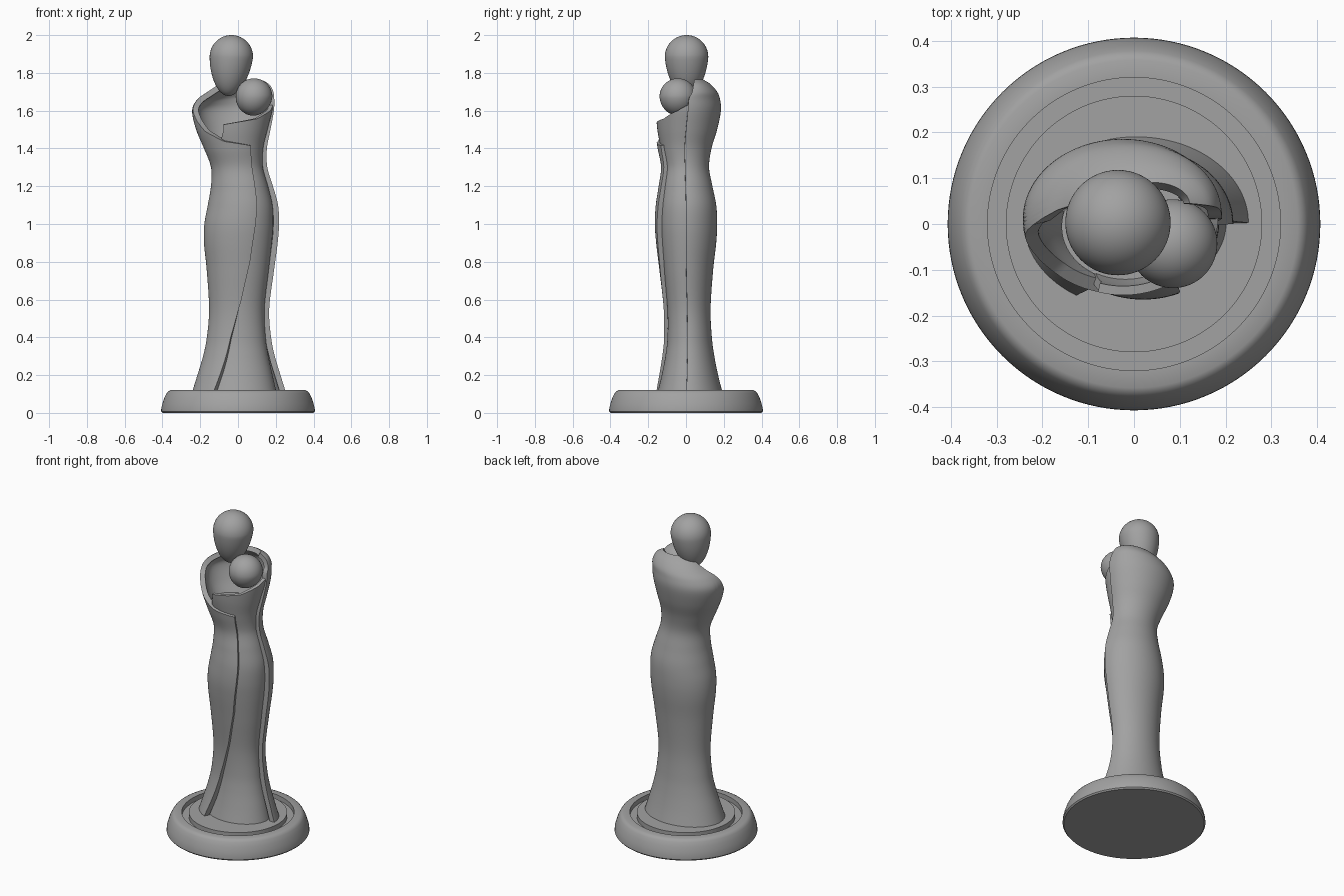
import bpy, bmesh, math
from mathutils import Vector

cube = bpy.data.objects.get("Cube")
if cube:
    bpy.data.objects.remove(cube)

stone = bpy.data.materials.new("grey_stone")
stone.use_nodes = True
GREY = (0.36, 0.36, 0.36, 1)
stone.diffuse_color = GREY
stone.node_tree.nodes["Principled BSDF"].inputs["Base Color"].default_value = GREY

# Body sections: z, x right side, x left side, y front, y back
SECTIONS = [Vector(s) for s in (
    (.11, -.243, .253, -.188, .193), (.2, -.215, .225, -.16, .17),
    (.3, -.185, .195, -.135, .15), (.4, -.165, .175, -.12, .137),
    (.55, -.153, .165, -.118, .13), (.75, -.165, .19, -.14, .143),
    (.9, -.18, .21, -.158, .16), (1.0, -.178, .217, -.165, .165),
    (1.1, -.16, .212, -.16, .16), (1.2, -.143, .185, -.145, .14),
    (1.3, -.142, .155, -.132, .122), (1.4, -.18, .153, -.15, .135),
    (1.5, -.222, .172, -.165, .165), (1.6, -.243, .19, -.165, .185),
    (1.66, -.215, .192, -.15, .18), (1.7, -.16, .187, -.1, .165),
    (1.74, -.10, .165, -.05, .13), (1.765, -.04, .12, 0, .09))]


def ramp(pairs, x):
    """Piecewise linear lookup."""
    for (a, fa), (b, fb) in zip(pairs, pairs[1:]):
        if x <= b:
            return fa + (fb - fa) * max(0, x - a) / (b - a)
    return pairs[-1][1]


def section(s):
    """Smooth section at fractional index s."""
    n = len(SECTIONS) - 1
    i = min(int(s), n - 1)
    t = s - i
    p = [SECTIONS[max(0, min(n, i + k))] for k in (-1, 0, 1, 2)]
    return 0.5 * (2 * p[1] + (p[2] - p[0]) * t
                  + (2 * p[0] - 5 * p[1] + 4 * p[2] - p[3]) * t * t
                  + (3 * p[1] - p[0] - 3 * p[2] + p[3]) * t ** 3)


HEIGHT_TO_INDEX = [(s[0], i) for i, s in enumerate(SECTIONS)]


def body_point(s, angle, scale):
    z, xl, xr, yf, yb = section(s)
    a = math.radians(angle)
    return Vector(((xl + xr) / 2 + (xr - xl) / 2 * scale * math.cos(a),
                   (yf + yb) / 2 + (yb - yf) / 2 * scale * math.sin(a), z))


def finish(name, bm, sharp=40):
    bmesh.ops.recalc_face_normals(bm, faces=bm.faces)
    mesh = bpy.data.meshes.new(name)
    bm.to_mesh(mesh)
    bm.free()
    mesh.materials.append(stone)
    obj = bpy.data.objects.new(name, mesh)
    bpy.context.collection.objects.link(obj)
    bpy.ops.object.select_all(action='DESELECT')
    obj.select_set(True)
    bpy.context.view_layer.objects.active = obj
    bpy.ops.object.shade_smooth_by_angle(angle=math.radians(sharp))
    return obj


def cloth(name, start, end, top, scale, thickness, cols=110, rows=90):
    """Sheet around the body; start/end depend on height, top on angle."""
    bm = bmesh.new()
    grid = []
    for j in range(cols + 1):
        u = j / cols
        limit = ramp(HEIGHT_TO_INDEX, top(u))
        column = []
        for k in range(rows + 1):
            s = limit * k / rows
            z = section(s)[0]
            angle = start(z) + (end(z) - start(z)) * u
            column.append(bm.verts.new(body_point(s, angle, scale(z))))
        grid.append(column)
    for a, b in zip(grid, grid[1:]):
        for k in range(rows):
            bm.faces.new((a[k], b[k], b[k + 1], a[k + 1]))
    # Thicken inwards
    bm.normal_update()
    shift = {v: v.co - v.normal * thickness for v in bm.verts}
    outer = list(bm.faces)
    rim = [e for e in bm.edges if e.is_boundary]
    inner = {v: bm.verts.new(co) for v, co in shift.items()}
    for f in outer:
        bm.faces.new([inner[v] for v in reversed(f.verts)])
    for e in rim:
        a, b = e.verts
        bm.faces.new((a, b, inner[b], inner[a]))
    return finish(name, bm)


def lathe(name, profile, steps=128):
    bm = bmesh.new()
    verts = [bm.verts.new((r, 0, z)) for r, z in profile]
    edges = [bm.edges.new(p) for p in zip(verts, verts[1:])]
    bmesh.ops.spin(bm, geom=verts + edges, axis=(0, 0, 1), cent=(0, 0, 0),
                   angle=math.tau, steps=steps, use_duplicate=False)
    bmesh.ops.remove_doubles(bm, verts=bm.verts, dist=1e-5)
    return finish(name, bm, 30)


# Round plinth with a ring groove
lathe("plinth", [(0, 0), (.4, 0), (.407, .008), (.406, .025), (.4, .05),
                 (.39, .08), (.378, .104), (.37, .114), (.358, .12), (.32, .12),
                 (.32, .09), (.28, .09), (.28, .12), (0, .12)])

# Outer mantle: from the left side round the back to a diagonal front edge
FRONT_EDGE = [(.11, 237), (.4, 255), (.6, 274), (.8, 286),
              (1.0, 292), (1.2, 295), (1.4, 300)]
MANTLE_TOP = [(0, 1.764), (168, 1.764), (176, 1.73), (184, 1.66), (192, 1.6),
              (205, 1.54), (220, 1.49), (252, 1.437), (300, 1.415)]
cloth("mantle", lambda z: 0, lambda z: ramp(FRONT_EDGE, z),
      lambda u: ramp(MANTLE_TOP, u * 300), lambda z: 1, .03)

# Inner wrap: front left, tucked under the mantle and cradling the child
WRAP_SCALE = [(.11, .8), (.5, .84), (1.3, .84), (1.6, .96)]
WRAP_TOP = [(0, 1.525), (.45, 1.555), (.8, 1.62), (1, 1.65)]
wrap_scale = lambda z: ramp(WRAP_SCALE, z)
cloth("inner_wrap", lambda z: ramp([(1.3, -140), (1.5, -106)], z), lambda z: 20,
      lambda u: ramp(WRAP_TOP, u), wrap_scale, .02, cols=60)

# Closed core inside the cloths
bm = bmesh.new()
top_index = ramp(HEIGHT_TO_INDEX, 1.44)
rings = [[bm.verts.new(body_point(top_index * k / 40, a * 6, wrap_scale(0) - .02))
          for a in range(60)] for k in range(41)]
for a, b in zip(rings, rings[1:]):
    for i in range(60):
        j = (i + 1) % 60
        bm.faces.new((a[i], a[j], b[j], b[i]))
bm.faces.new(rings[0])
bm.faces.new(rings[-1])
finish("body_core", bm)


def egg(name, centre, radius, drop, taper, lean):
    """Ball whose lower half is stretched, narrowed and leaned."""
    bm = bmesh.new()
    bmesh.ops.create_uvsphere(bm, u_segments=64, v_segments=40, radius=radius)
    for v in bm.verts:
        t = max(0, -v.co.z / radius)
        v.co.x = v.co.x * (1 - taper * t) + lean * t
        v.co.y *= 1 - taper * t
        if t:
            v.co.z *= drop / radius
        v.co += Vector(centre)
    finish(name, bm, 60)


egg("mother_head", (-.035, .003, 1.885), .115, .207, .12, -.015)
egg("child_head", (.085, -.043, 1.674), .097, .1, .04, -.005)
